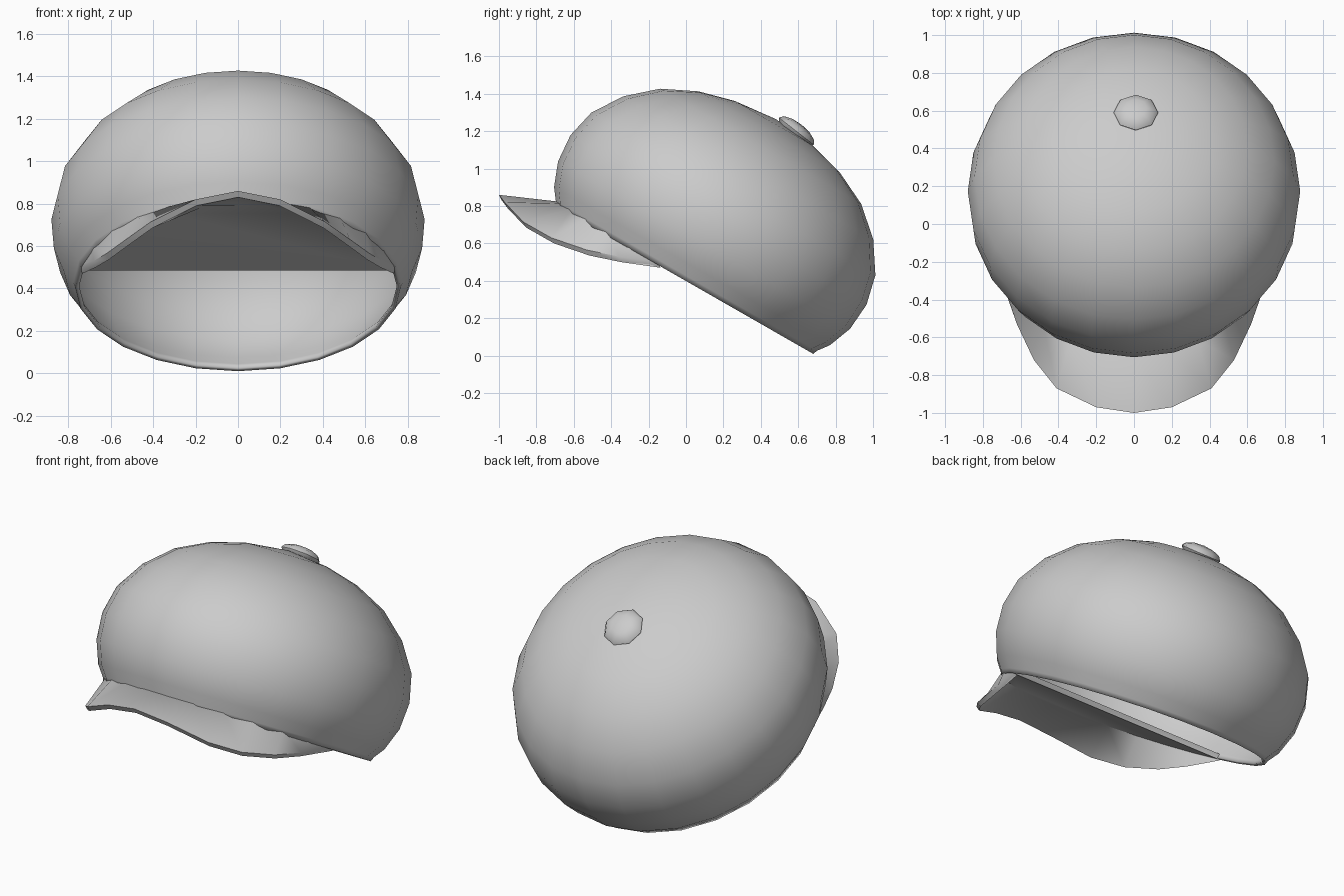
import bpy, bmesh, math
from mathutils import Vector

if "Cube" in bpy.data.objects:
    bpy.data.objects.remove(bpy.data.objects["Cube"])

SEG = 24
TILT = math.radians(29.8)
CY, CZ = -0.01, 0.405          # centre of the tilted head opening
SX = 0.965                     # crown is slightly narrower than long

cloth = bpy.data.materials.new("grey_cloth")
cloth.diffuse_color = (0.6, 0.6, 0.6, 1)
cloth.use_nodes = True
cloth.node_tree.nodes["Principled BSDF"].inputs["Base Color"].default_value = cloth.diffuse_color


def tilted(x, u, w):
    """x across, u towards the back along the opening, w along the cap axis"""
    c, s = math.cos(TILT), math.sin(TILT)
    return Vector((x, CY + c * u + s * w, CZ - s * u + c * w))


def rim(angle, r, w):
    """Point at an angle measured from the front of the opening"""
    return tilted(SX * r * math.sin(angle), -r * math.cos(angle), w)


def finish(bm, name, angle):
    bmesh.ops.recalc_face_normals(bm, faces=bm.faces[:])
    me = bpy.data.meshes.new(name)
    bm.to_mesh(me)
    bm.free()
    ob = bpy.data.objects.new(name, me)
    bpy.context.collection.objects.link(ob)
    me.materials.append(cloth)
    bpy.ops.object.select_all(action='DESELECT')
    bpy.context.view_layer.objects.active = ob
    ob.select_set(True)
    bpy.ops.object.shade_smooth_by_angle(angle=math.radians(angle))
    return ob


def bridge(bm, a, b, closed):
    n = len(a)
    for i in range(n if closed else n - 1):
        j = (i + 1) % n
        bm.faces.new((a[i], a[j], b[j], b[i]))


# Crown: puffy profile turned around the tilted axis, open underneath
profile = [(.795, 0), (.805, .025), (.85, .085), (.9, .215), (.912, .37), (.875, .53),
           (.77, .69), (.62, .823), (.435, .913), (.24, .965)]
bm = bmesh.new()
rings = [[bm.verts.new(rim(math.tau * i / SEG, r, w)) for i in range(SEG)] for r, w in profile]
for a, b in zip(rings, rings[1:]):
    bridge(bm, a, b, True)
top = bm.verts.new(tilted(0, 0, .99))
for i in range(SEG):
    bm.faces.new((rings[-1][i], rings[-1][(i + 1) % SEG], top))
bmesh.ops.recalc_face_normals(bm, faces=bm.faces[:])
crown = finish(bm, "crown", 50)
wall = crown.modifiers.new("cloth_thickness", 'SOLIDIFY')
wall.thickness = 0.02
wall.offset = -1

# Brim: arched visor whose sides sweep down to the opening
half = [(0, -1, .86), (.2, -.97, .82), (.41, -.87, .715), (.53, -.72, .63),
        (.62, -.53, .565), (.68, -.36, .53), (.745, -.15, .5)]
edge = [(-x, y, z) for x, y, z in half[:0:-1]] + half
n = len(edge)
angles = [math.radians(78 * (2 * i / (n - 1) - 1)) for i in range(n)]
bm = bmesh.new()
top_in = [bm.verts.new(rim(a, .79, .03)) for a in angles]
top_out = [bm.verts.new(p) for p in edge]
low_out = [bm.verts.new((x * .985, y + .015, z - .03)) for x, y, z in edge]
low_in = [bm.verts.new(rim(a, .78, 0)) for a in angles]
for a, b in ((top_in, top_out), (top_out, low_out), (low_out, low_in)):
    bridge(bm, a, b, False)
# flat lining closing the front half of the opening
bm.faces.new(low_in)
lid = [bm.verts.new(v.co) for v in top_in]
bm.faces.new(lid)
bmesh.ops.remove_doubles(bm, verts=bm.verts[:], dist=.0005)
for i in (0, -1):
    bm.faces.new((top_in[i], top_out[i], low_out[i], low_in[i]))
bm.faces.new((top_in[0], low_in[0], low_in[-1], top_in[-1]))
finish(bm, "brim", 40)

# Button: squashed eight-sided knob on the crown
bm = bmesh.new()
bmesh.ops.create_uvsphere(bm, u_segments=8, v_segments=6, radius=1)
for v in bm.verts:
    v.co = Vector((v.co.x * .118, v.co.y * .118, v.co.z * .045))
button = finish(bm, "button", 60)
button.location = (.01, .59, 1.2)
button.rotation_euler = (math.radians(-38), 0, 0)
